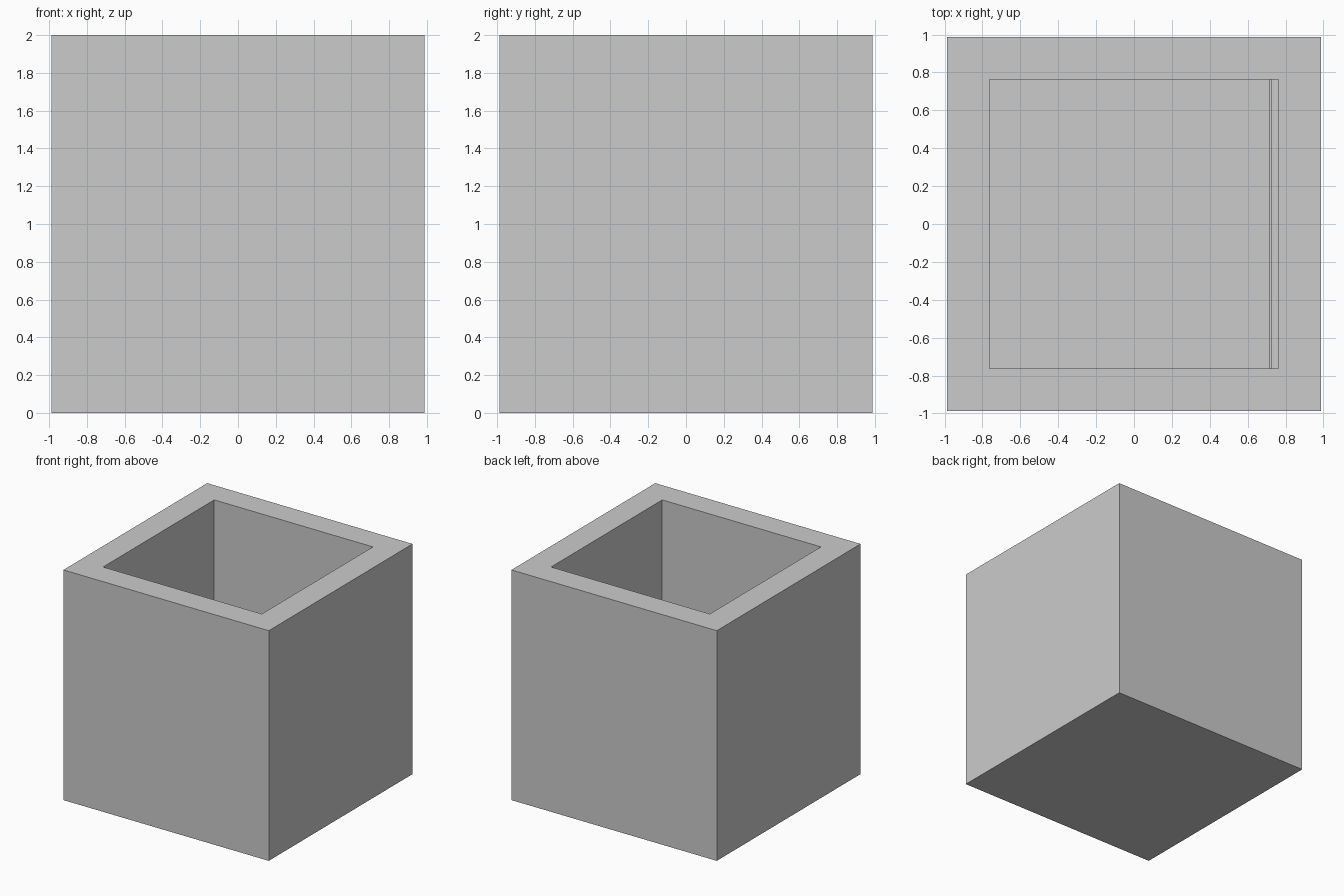
import bpy
import bmesh

if "Cube" in bpy.data.objects:
    bpy.data.objects.remove(bpy.data.objects["Cube"])

OUTER = 0.987   # half width of the box
INNER = 0.763   # half width of the opening
HEIGHT = 2.0
FLOOR = OUTER - INNER   # floor is as thick as the walls


def make_box(name, lo, hi):
    """Axis-aligned box between two corners; returns the object."""
    bm = bmesh.new()
    bmesh.ops.create_cube(bm, size=1)
    for v in bm.verts:
        v.co = [l + (c + 0.5) * (h - l) for c, l, h in zip(v.co, lo, hi)]
    mesh = bpy.data.meshes.new(name)
    bm.to_mesh(mesh)
    bm.free()
    obj = bpy.data.objects.new(name, mesh)
    bpy.context.collection.objects.link(obj)
    return obj


# open-topped box: inset the top face and push it down to the floor
box = make_box("open_box", (-OUTER, -OUTER, 0), (OUTER, OUTER, HEIGHT))
bm = bmesh.new()
bm.from_mesh(box.data)
bm.normal_update()
top = max(bm.faces, key=lambda f: f.calc_center_median().z)
bmesh.ops.inset_region(bm, faces=[top], thickness=OUTER - INNER,
                       use_even_offset=True)
well = bmesh.ops.extrude_discrete_faces(bm, faces=[top])["faces"][0]
for v in well.verts:
    v.co.z = FLOOR
bm.to_mesh(box.data)
bm.free()

# thin strip across the floor, near the right wall
make_box("floor_strip", (0.714, -INNER, FLOOR - 0.02), (0.725, INNER, FLOOR + 0.1))
